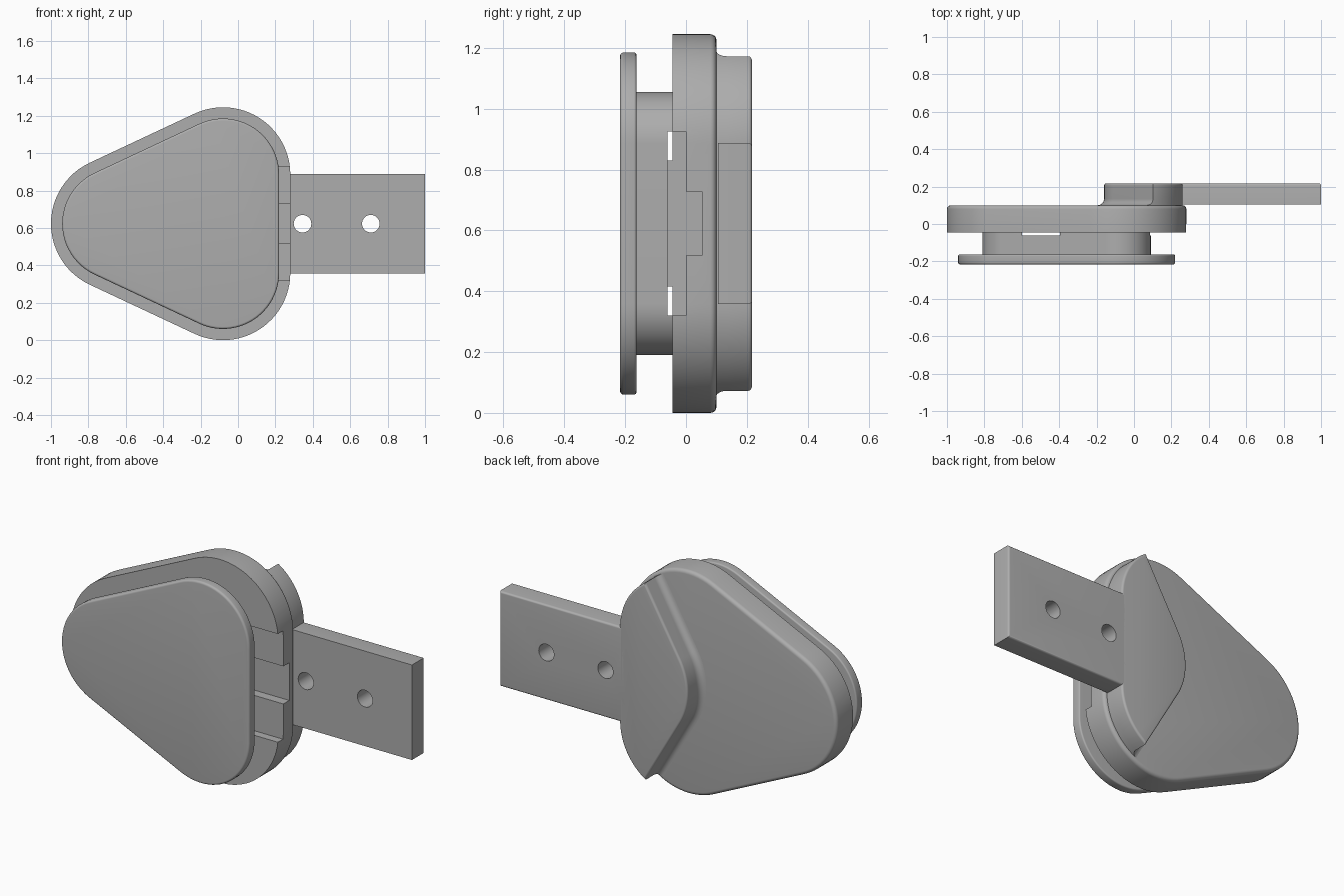
import bpy, bmesh, math
from mathutils import Vector

if "Cube" in bpy.data.objects:
    bpy.data.objects.remove(bpy.data.objects["Cube"], do_unlink=True)

MID = 0.6225                      # height of the symmetry plane
BACK = 0.217                      # rearmost face
STEPS = 24

grey = bpy.data.materials.new("plain grey")
grey.use_nodes = True
colour = (0.42, 0.42, 0.42, 1)
grey.diffuse_color = colour
grey.node_tree.nodes["Principled BSDF"].inputs["Base Color"].default_value = colour


def arc(centre, radius, start, end, steps=STEPS):
    return [Vector((centre[0] + radius * math.cos(a), centre[1] + radius * math.sin(a)))
            for a in (math.radians(start + (end - start) * i / steps) for i in range(steps + 1))]


def loft(name, layers):
    """Skin equal-length (x, z) outlines stacked along y."""
    bm = bmesh.new()
    rings = [[bm.verts.new((p[0], y, p[1])) for p in pts] for y, pts in layers]
    n = len(rings[0])
    for a, b in zip(rings, rings[1:]):
        for i in range(n):
            j = (i + 1) % n
            bm.faces.new((a[i], a[j], b[j], b[i]))
    bm.faces.new(rings[0])
    bm.faces.new(rings[-1])
    bmesh.ops.recalc_face_normals(bm, faces=bm.faces)
    mesh = bpy.data.meshes.new(name)
    bm.to_mesh(mesh)
    bm.free()
    obj = bpy.data.objects.new(name, mesh)
    mesh.materials.append(grey)
    bpy.context.collection.objects.link(obj)
    return obj


def box(name, x0, x1, y0, y1, z0, z1):
    pts = [(x0, z0), (x1, z0), (x1, z1), (x0, z1)]
    return loft(name, [(y0, pts), (y1, pts)])


def cut(obj, cutters):
    bpy.context.view_layer.objects.active = obj
    for c in cutters:
        mod = obj.modifiers.new("cut", 'BOOLEAN')
        mod.operation, mod.solver, mod.object = 'DIFFERENCE', 'EXACT', c
        bpy.ops.object.modifier_apply(modifier=mod.name)


def outline(r):
    """Rounded triangle pointing to -x."""
    slope = math.degrees(math.atan2(0.56, 0.2625))
    tilt = 180 - slope
    return (arc((-0.08, MID + 0.2625), r, 0, tilt)
            + arc((-0.64, MID), r, tilt, 360 - tilt)
            + arc((-0.08, MID - 0.2625), r, 360 - tilt, 360))


def rounding(b):
    """Quarter-round steps as (inset, distance from the end face)."""
    angles = [math.radians(90 * i / 5) for i in range(6)]
    return [(b * (1 - math.cos(a)), b * (1 - math.sin(a))) for a in angles]


def slab(name, r, y0, y1, front=0, back=0):
    layers = []
    if front:
        layers += [(y0 + d, outline(r - i)) for i, d in reversed(rounding(front))]
    else:
        layers.append((y0, outline(r)))
    if back:
        layers += [(y1 - d, outline(r - i)) for i, d in rounding(back)]
    else:
        layers.append((y1, outline(r)))
    return loft(name, layers)


def pad_outline(spread, inset):
    """Rounded chevron on the left, following the body's edge on the right."""
    c, R = Vector((0.2, MID)), 0.36 + spread
    C, r = Vector((-0.08, MID + 0.2625)), 0.34 - inset
    along = Vector((0.5, math.sqrt(0.75)))
    start = c + R * Vector((-math.sqrt(0.75), 0.5)) - C
    h = start.dot(along)
    tip = start + along * (-h + math.sqrt(h * h - start.length_squared + r * r))
    a = math.degrees(math.atan2(tip.y, tip.x))
    return (arc(C, r, 0, a) + arc(c, R, 150, 210)
            + arc((C.x, 2 * MID - C.y), r, -a, 0))


# Front plate, neck and main body
plate = slab("front_plate", 0.30, -BACK, -0.163, 0.012, 0.008)
neck = slab("neck", 0.17, -0.17, -0.035)
body = slab("main_body", 0.36, -0.045, 0.10, back=0.02)

# Pocket and deeper groove opening on the left side
pocket = box("pocket_cutter", -0.60, 0.4, -0.061, 0.0, MID - 0.302, MID + 0.302)
groove = box("groove_cutter", -0.60, 0.4, -0.03, 0.052, MID - 0.105, MID + 0.105)
cut(neck, [pocket])
cut(body, [pocket, groove])

# Raised back pad: concave fillet at the foot, rounded rim
f = 0.035
layers = [(0.09, pad_outline(f, 0))]
for i in range(7):
    a = math.radians(90 * i / 6)
    layers.append((0.10 + f * (1 - math.cos(a)), pad_outline(f * (1 - math.sin(a)), 0)))
layers += [(BACK - d, pad_outline(-i, i)) for i, d in rounding(0.012)]
pad = loft("back_pad", layers)

# Mounting tab with rounded back edges and two holes
def tab_outline(i):
    return [(0.18, MID - 0.265 + i), (1 - i, MID - 0.265 + i),
            (1 - i, MID + 0.265 - i), (0.18, MID + 0.265 - i)]


tab = loft("mounting_tab", [(0.105, tab_outline(0))]
           + [(BACK - d, tab_outline(i)) for i, d in rounding(0.012)])
holes = []
for x in (0.345, 0.71):
    ring = arc((x, MID), 0.047, 0, 348.75, 31)
    holes.append(loft("hole_cutter", [(0, ring), (0.4, ring)]))
cut(tab, holes)

for c in [pocket, groove] + holes:
    bpy.data.objects.remove(c, do_unlink=True)

# Smooth curved surfaces, keep hard edges
bpy.ops.object.select_all(action='DESELECT')
for obj in (plate, neck, body, pad, tab):
    obj.select_set(True)
bpy.context.view_layer.objects.active = body
bpy.ops.object.shade_smooth_by_angle(angle=math.radians(32))
